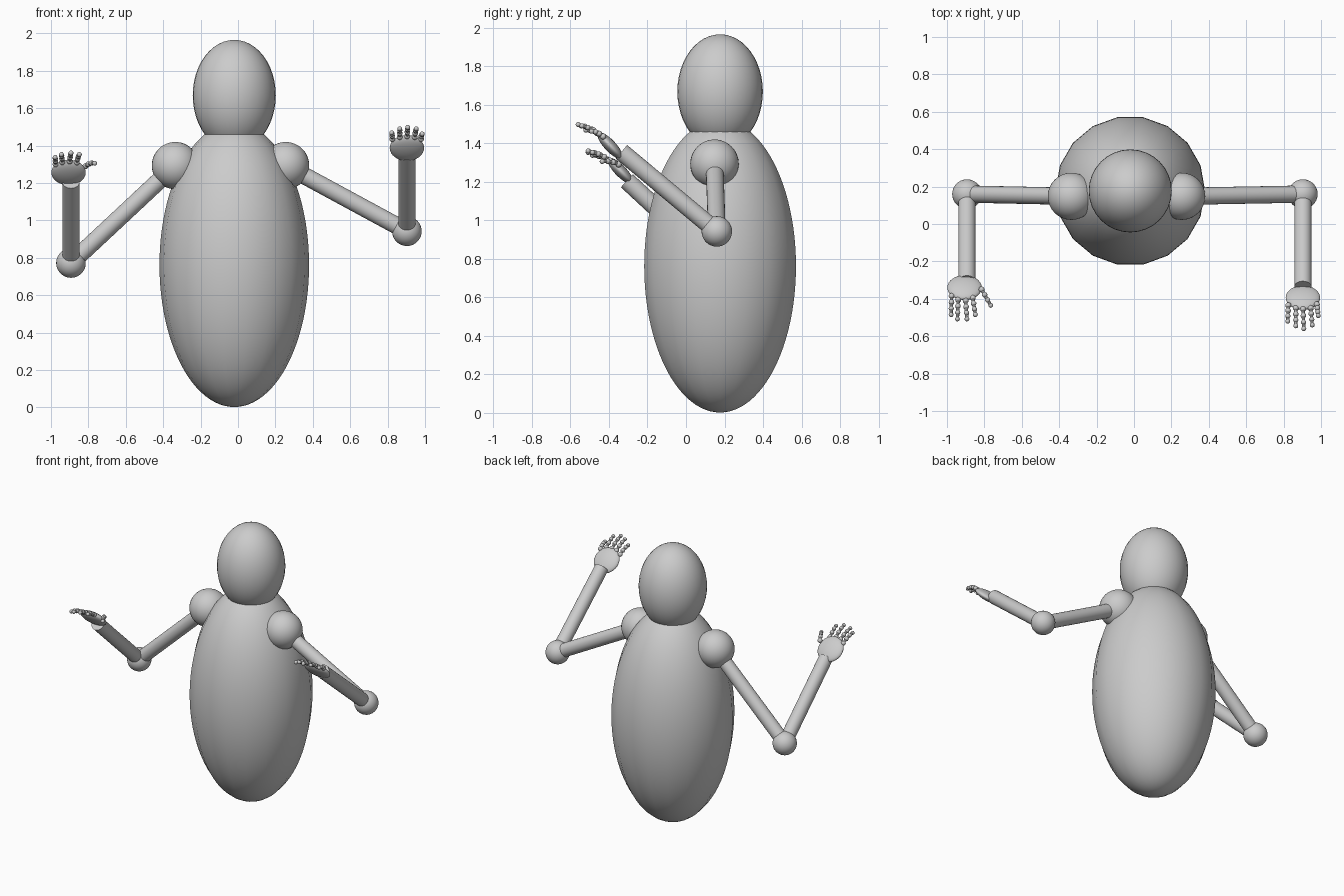
import bpy
from mathutils import Vector

if "Cube" in bpy.data.objects:
    bpy.data.objects.remove(bpy.data.objects["Cube"])


def finish(o, name):
    o.name = name
    bpy.ops.object.shade_smooth_by_angle()
    return o


def ball(name, loc, scale, rot=(0, 0, 0), seg=32, rings=24):
    bpy.ops.mesh.primitive_uv_sphere_add(segments=seg, ring_count=rings, radius=1,
                                         location=loc, rotation=rot)
    o = bpy.context.object
    o.scale = (scale,) * 3 if isinstance(scale, float) else scale
    return finish(o, name)


def rod(name, a, b, r, sides=24):
    a, b = Vector(a), Vector(b)
    d = b - a
    bpy.ops.mesh.primitive_cylinder_add(vertices=sides, radius=r, depth=d.length,
                                        location=(a + b) / 2)
    o = bpy.context.object
    o.rotation_euler = d.to_track_quat('Z', 'Y').to_euler()
    return finish(o, name)


def digit(name, start, tip):
    # three bones with a small knuckle at every joint, gently arched
    a, b = Vector(start), Vector(tip)
    pts = [a.lerp(b, i / 3) for i in range(4)]
    pts[1].z += 0.006
    pts[2].z += 0.006
    for i, p in enumerate(pts):
        ball(f"{name}_knuckle_{i + 1}", p, 0.016 - 0.001 * i, seg=12, rings=8)
    for i in range(3):
        rod(f"{name}_bone_{i + 1}", pts[i], pts[i + 1], 0.0095, 10)


# torso and head
ball("body", (-0.02, 0.177, 0.762), (0.40, 0.40, 0.76), seg=18, rings=48)
bpy.context.object.rotation_euler.z = 1.5707963
ball("head", (-0.02, 0.177, 1.668), (0.222, 0.222, 0.297))

# arms: shoulder, elbow, wrist, palm, palm tilt, finger (start x, y, z, tip x, y, z)
arms = {
    "left": dict(
        shoulder=(0.255, 0.148, 1.293), elbow=(0.903, 0.16, 0.942),
        wrist=(0.903, -0.335, 1.355), palm=(0.903, -0.394, 1.387), tilt=-0.82,
        digits=[(0.825, -0.435, 1.435, 0.822, -0.52, 1.468),
                (0.865, -0.450, 1.446, 0.865, -0.545, 1.490),
                (0.904, -0.455, 1.450, 0.908, -0.56, 1.497),
                (0.945, -0.450, 1.446, 0.953, -0.54, 1.490),
                (0.978, -0.430, 1.435, 0.985, -0.49, 1.462)]),
    "right": dict(
        shoulder=(-0.335, 0.148, 1.293), elbow=(-0.893, 0.16, 0.772),
        wrist=(-0.893, -0.307, 1.205), palm=(-0.906, -0.34, 1.256), tilt=-0.80,
        digits=[(-0.975, -0.385, 1.300, -0.978, -0.485, 1.337),
                (-0.940, -0.405, 1.312, -0.944, -0.508, 1.352),
                (-0.900, -0.410, 1.316, -0.893, -0.508, 1.360),
                (-0.862, -0.395, 1.310, -0.848, -0.485, 1.352),
                (-0.815, -0.350, 1.290, -0.766, -0.435, 1.305)]),
}
finger_names = ["finger_1", "finger_2", "finger_3", "finger_4", "finger_5"]
for side, a in arms.items():
    ball(f"{side}_shoulder", a["shoulder"], 0.126)
    rod(f"{side}_upper_arm", a["shoulder"], a["elbow"], 0.046)
    ball(f"{side}_elbow", a["elbow"], 0.079)
    rod(f"{side}_forearm", a["elbow"], a["wrist"], 0.046)
    ball(f"{side}_palm", a["palm"], (0.092, 0.09, 0.03), (a["tilt"], 0, 0))
    for name, p in zip(finger_names, a["digits"]):
        digit(f"{side}_{name}", p[:3], p[3:])
